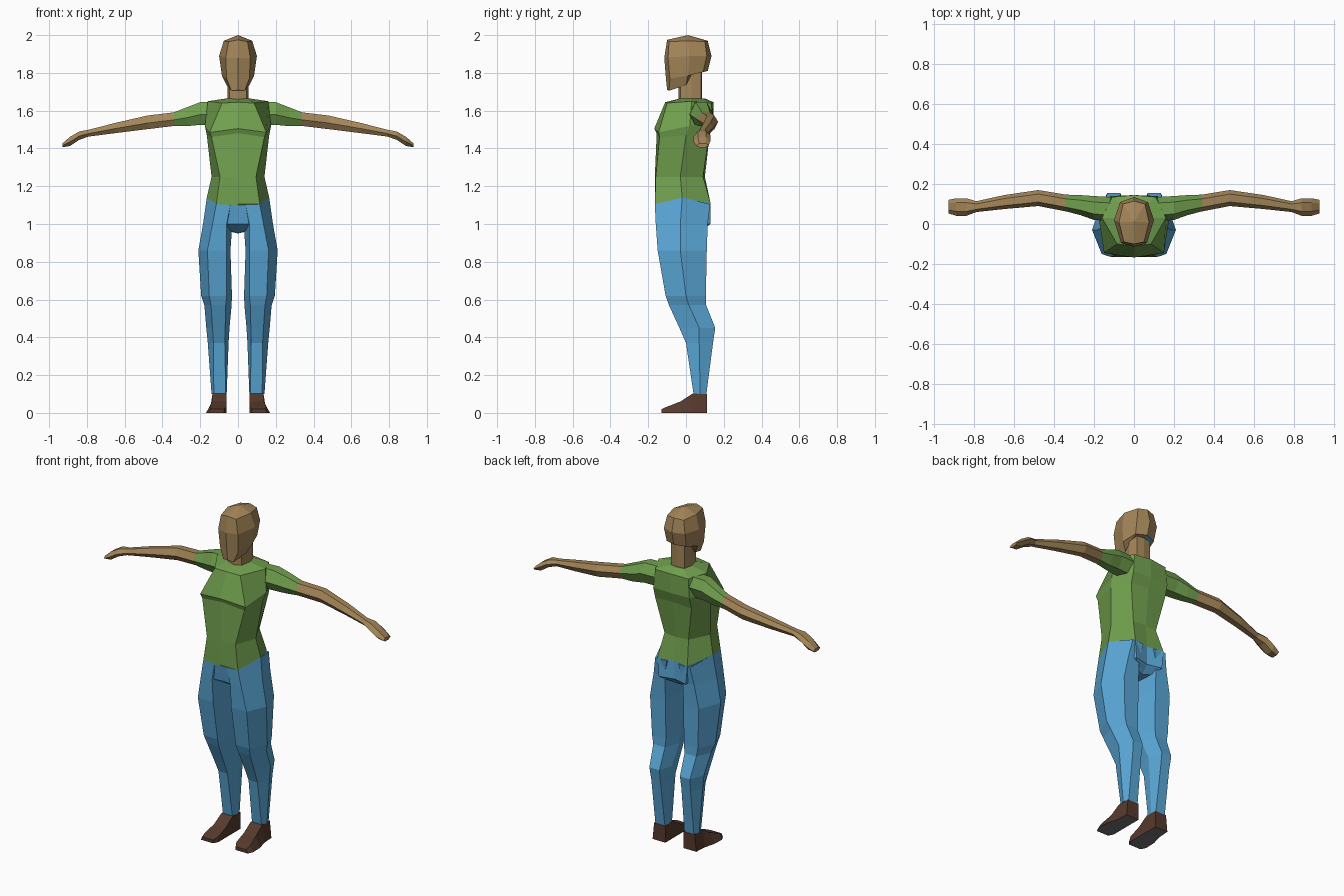
import bpy, bmesh
from mathutils import Vector


def paint(name, r, g, b):
    m = bpy.data.materials.new(name)
    lin = [((c / 255 + 0.055) / 1.055) ** 2.4 for c in (r, g, b)]
    m.diffuse_color = (*lin, 1)
    return m


SKIN = paint("skin tan", 164, 134, 89)
GREEN = paint("shirt green", 113, 160, 78)
BLUE = paint("jeans blue", 90, 168, 216)
BROWN = paint("shoe brown", 86, 58, 45)
GREY = paint("sole grey", 112, 112, 114)


def loft(name, rings, mats, rule=None, peak=None):
    """Skin closed rings of points; a peak closes the first ring with a fan."""
    bm = bmesh.new()
    loops = [[bm.verts.new(p) for p in ring] for ring in rings]
    n = len(rings[0])
    for a, b in zip(loops, loops[1:]):
        for i in range(n):
            j = (i + 1) % n
            bm.faces.new((a[i], a[j], b[j], b[i]))
    if peak:
        top = bm.verts.new(peak)
        for i in range(n):
            bm.faces.new((top, loops[0][i], loops[0][(i + 1) % n]))
    else:
        bm.faces.new(loops[0])
    bm.faces.new(loops[-1])
    bmesh.ops.recalc_face_normals(bm, faces=bm.faces[:])
    bm.normal_update()
    if rule:
        for f in bm.faces:
            f.material_index = rule(f)
    me = bpy.data.meshes.new(name)
    bm.to_mesh(me)
    bm.free()
    for m in mats:
        me.materials.append(m)
    ob = bpy.data.objects.new(name, me)
    bpy.context.collection.objects.link(ob)
    return ob


def whole(half):
    """Mirror five points (front centre to back centre) into an 8-point ring."""
    return half + [(-x, y, z) for x, y, z in half[3:0:-1]]


# Shirt body
hem = [(0, -.165, 1.10), (.115, -.165, 1.105), (.165, -.02, 1.14),
       (.10, .13, 1.11), (0, .11, 1.11)]
shirt = [
    hem,
    [(0, -.165, 1.25), (.095, -.16, 1.25), (.14, -.03, 1.25), (.08, .09, 1.25), (0, .10, 1.25)],
    [(0, -.155, 1.48), (.14, -.14, 1.46), (.165, 0, 1.47), (.12, .12, 1.46), (0, .125, 1.47)],
    [(0, -.168, 1.505), (.15, -.145, 1.485), (.175, .02, 1.52), (.12, .14, 1.53), (0, .145, 1.53)],
    [(0, -.11, 1.645), (.085, -.10, 1.64), (.16, .03, 1.65), (.11, .135, 1.64), (0, .145, 1.645)],
    [(0, -.04, 1.66), (.05, -.03, 1.665), (.06, .03, 1.665), (.05, .09, 1.665), (0, .10, 1.665)],
]
loft("shirt_body", [whole(r) for r in shirt], [GREEN])

# Seat of the jeans, tapering to the crotch
seat = [
    hem,
    [(0, -.145, 1.0), (.07, -.15, 1.0), (.12, -.02, 1.0), (.09, .13, 1.0), (0, .11, 1.0)],
    [(0, -.07, .95), (.04, -.08, .965), (.045, 0, .96), (.05, .08, .965), (0, .07, .955)],
]
loft("jeans_seat", [whole(r) for r in seat], [BLUE])

# Neck and head
neck = [[(0, -.04, z), (.045, -.03, z), (.056, .03, z), (.045, .08, z), (0, .085, z)]
        for z in (1.65, 1.81)]
loft("neck", [whole(r) for r in neck], [SKIN])

head = [
    [(0, -.10, 1.975), (.05, -.09, 1.965), (.075, .01, 1.97), (.055, .10, 1.965), (0, .115, 1.97)],
    [(0, -.115, 1.88), (.065, -.095, 1.88), (.10, .02, 1.89), (.07, .11, 1.89), (0, .135, 1.89)],
    [(0, -.107, 1.78), (.06, -.085, 1.77), (.085, .01, 1.785), (.065, .09, 1.805), (0, .115, 1.81)],
    [(0, -.10, 1.71), (.035, -.09, 1.705), (.06, 0, 1.735), (.05, .03, 1.79), (0, .05, 1.80)],
]


def nape(f):
    c = f.calc_center_median()
    return int(f.normal.z < -.6 and c.y > .06 and c.x < 0)


loft("head", [whole(r) for r in head], [SKIN, BLUE], nape, (0, .01, 2.0))


def arm_ring(s, x, yc, zc, ry, rz):
    """Six-sided section across the arm."""
    return [(s * x, yc + ry * u, zc + rz * v) for u, v in
            ((-1, -.1), (-.5, 1), (.5, 1), (1, .1), (.5, -1), (-.5, -1))]


def leg_ring(s, z, xin, xfi, xfo, xout, yf, ym, yb, rise=0):
    """Six-sided section across the leg."""
    return [(s * xfi, yf, z), (s * xfo, yf, z), (s * xout, ym, z + rise),
            (s * xfo, yb, z), (s * xfi, yb, z), (s * xin, ym, z)]


def shoe_ring(s, y, x0, x1, h, inset):
    """Four-sided section across the shoe."""
    return [(s * x0, y, 0), (s * x1, y, 0), (s * (x1 - inset), y, h), (s * x0, y, h)]


sleeve = [(.11, .075, 1.585, .06, .06), (.20, .08, 1.585, .06, .06),
          (.27, .095, 1.568, .05, .05), (.34, .105, 1.555, .042, .036)]
forearm = [sleeve[-1], (.48, .13, 1.538, .04, .036), (.65, .11, 1.508, .035, .027),
           (.79, .087, 1.481, .027, .018)]
hand = [forearm[-1], (.84, .085, 1.468, .044, .022),
        (.89, .085, 1.437, .044, .024), (.93, .087, 1.416, .034, .010)]
leg = [(1.105, 0, .04, .115, .165, -.165, -.02, .128, .035),
       (1.0, .03, .06, .135, .185, -.16, -.03, .115),
       (.86, .04, .06, .162, .21, -.15, -.03, .11),
       (.62, .032, .06, .152, .195, -.108, 0, .105),
       (.57, .034, .065, .143, .178, -.09, .015, .107),
       (.45, .045, .068, .135, .168, -.035, .07, .155),
       (.37, .05, .07, .13, .16, 0, .07, .143),
       (.10, .06, .065, .128, .14, .04, .075, .108)]
shoe = [(.11, .06, .145, .10, .01), (.035, .06, .15, .102, .015),
        (-.03, .06, .168, .06, .03), (-.10, .06, .17, .033, .02), (-.13, .075, .155, .02, .01)]

# Limbs on both sides
for s, side in ((1, "left"), (-1, "right")):
    loft(side + "_sleeve", [arm_ring(s, *r) for r in sleeve], [GREEN])
    loft(side + "_forearm", [arm_ring(s, *r) for r in forearm], [SKIN])
    loft(side + "_hand", [arm_ring(s, *r) for r in hand], [SKIN])
    loft(side + "_jeans_leg", [leg_ring(s, *r) for r in leg], [BLUE])
    loft(side + "_shoe", [shoe_ring(s, *r) for r in shoe], [BROWN, GREY],
         lambda f: int(f.normal.z < -.9))
